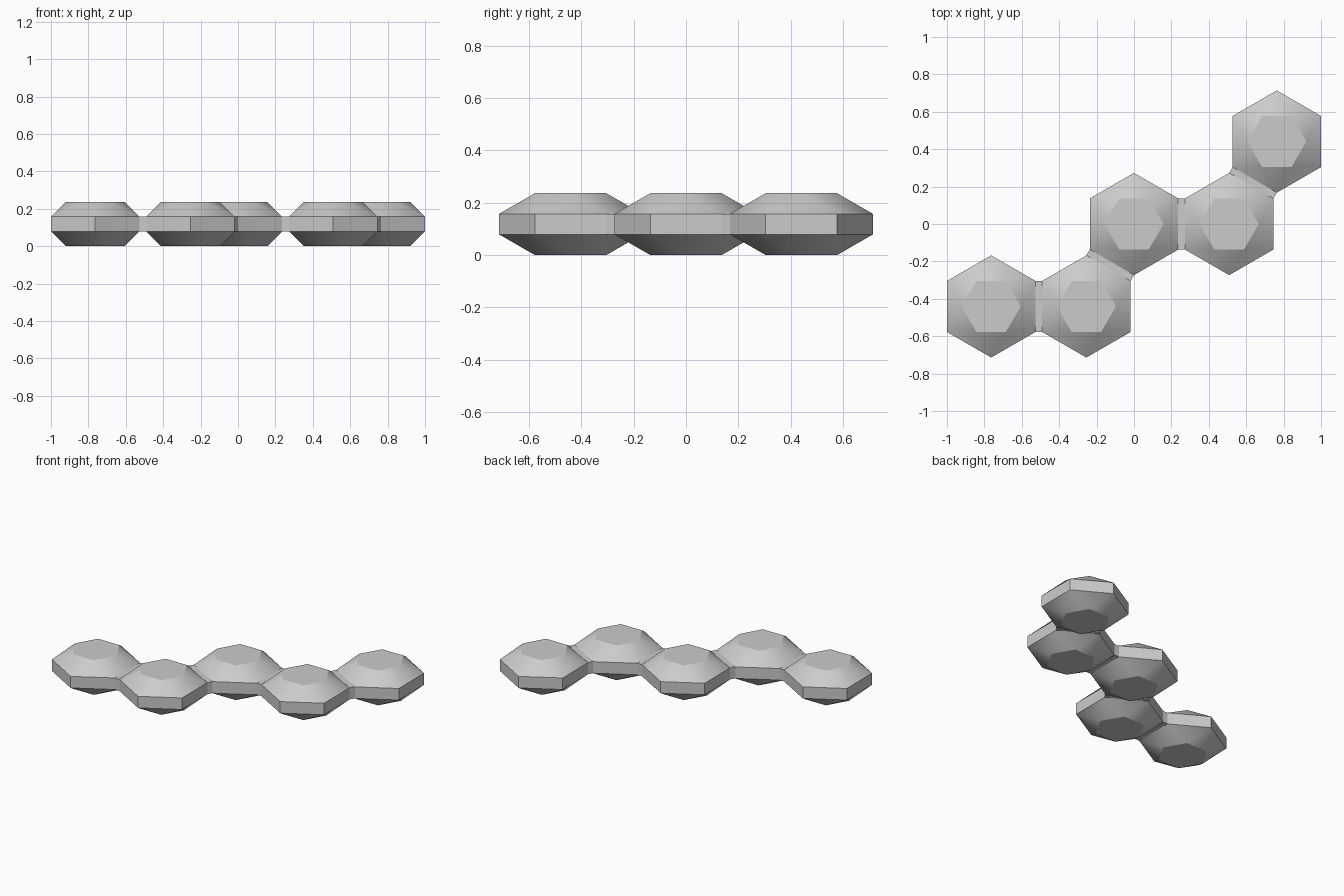
import bpy
import bmesh
import math
from mathutils import Vector

cube = bpy.data.objects.get("Cube")
if cube:
    bpy.data.objects.remove(cube, do_unlink=True)

APOTHEM = 0.2365                                # centre to flat side
RADIUS = APOTHEM / math.cos(math.radians(30))   # centre to corner
CAP_RADIUS = RADIUS / math.sqrt(3)
GAP = 0.036
STEP = 2 * APOTHEM + GAP
HEIGHT = 0.236
LOW, HIGH = HEIGHT / 3, HEIGHT * 2 / 3

grey = bpy.data.materials.new("plain grey")
grey.use_nodes = True
colour = (0.6, 0.6, 0.6, 1)
grey.diffuse_color = colour
grey.node_tree.nodes["Principled BSDF"].inputs["Base Color"].default_value = colour


def finish(bm, name, location, turn=0):
    bmesh.ops.recalc_face_normals(bm, faces=bm.faces)
    mesh = bpy.data.meshes.new(name)
    bm.to_mesh(mesh)
    bm.free()
    mesh.materials.append(grey)
    obj = bpy.data.objects.new(name, mesh)
    obj.location = location
    obj.rotation_euler.z = turn
    bpy.context.collection.objects.link(obj)
    return obj


def hexagon(bm, radius, z, start):
    angles = [math.radians(start + 60 * i) for i in range(6)]
    return [bm.verts.new((radius * math.cos(a), radius * math.sin(a), z))
            for a in angles]


def add_cell(name, centre):
    """Hexagonal band closed above and below by twisted, faceted caps."""
    bm = bmesh.new()
    low = hexagon(bm, RADIUS, LOW, 30)
    high = hexagon(bm, RADIUS, HIGH, 30)
    for i in range(6):
        j = (i + 1) % 6
        bm.faces.new((low[i], low[j], high[j], high[i]))
    for ring, z in ((low, 0), (high, HEIGHT)):
        cap = hexagon(bm, CAP_RADIUS, z, 0)
        bm.faces.new(cap)
        for i in range(6):
            j = (i + 1) % 6
            bm.faces.new((cap[i], cap[j], ring[i]))
            bm.faces.new((ring[i], ring[j], cap[j]))
    obj = finish(bm, name, centre)
    bpy.ops.object.select_all(action="DESELECT")
    obj.select_set(True)
    bpy.context.view_layer.objects.active = obj
    bpy.ops.object.shade_smooth_by_angle(angle=math.radians(26))


def add_bridge(name, start, end):
    """Thin block joining the facing sides of two cells."""
    bm = bmesh.new()
    bmesh.ops.create_cube(bm, size=1)
    bmesh.ops.scale(bm, vec=(GAP, RADIUS, HIGH - LOW), verts=bm.verts)
    middle = (start + end) / 2 + Vector((0, 0, HEIGHT / 2))
    way = end - start
    finish(bm, name, middle, math.atan2(way.y, way.x))


# Zigzag chain of cells centred on the middle one
across = Vector((STEP, 0, 0))
diagonal = Vector((STEP / 2, STEP * math.sin(math.radians(60)), 0))
centres = [-across - diagonal, -diagonal, Vector(), across, across + diagonal]
for number, centre in enumerate(centres, 1):
    add_cell(f"hex_cell_{number}", centre)
for number, pair in enumerate(zip(centres, centres[1:]), 1):
    add_bridge(f"bridge_{number}", *pair)
